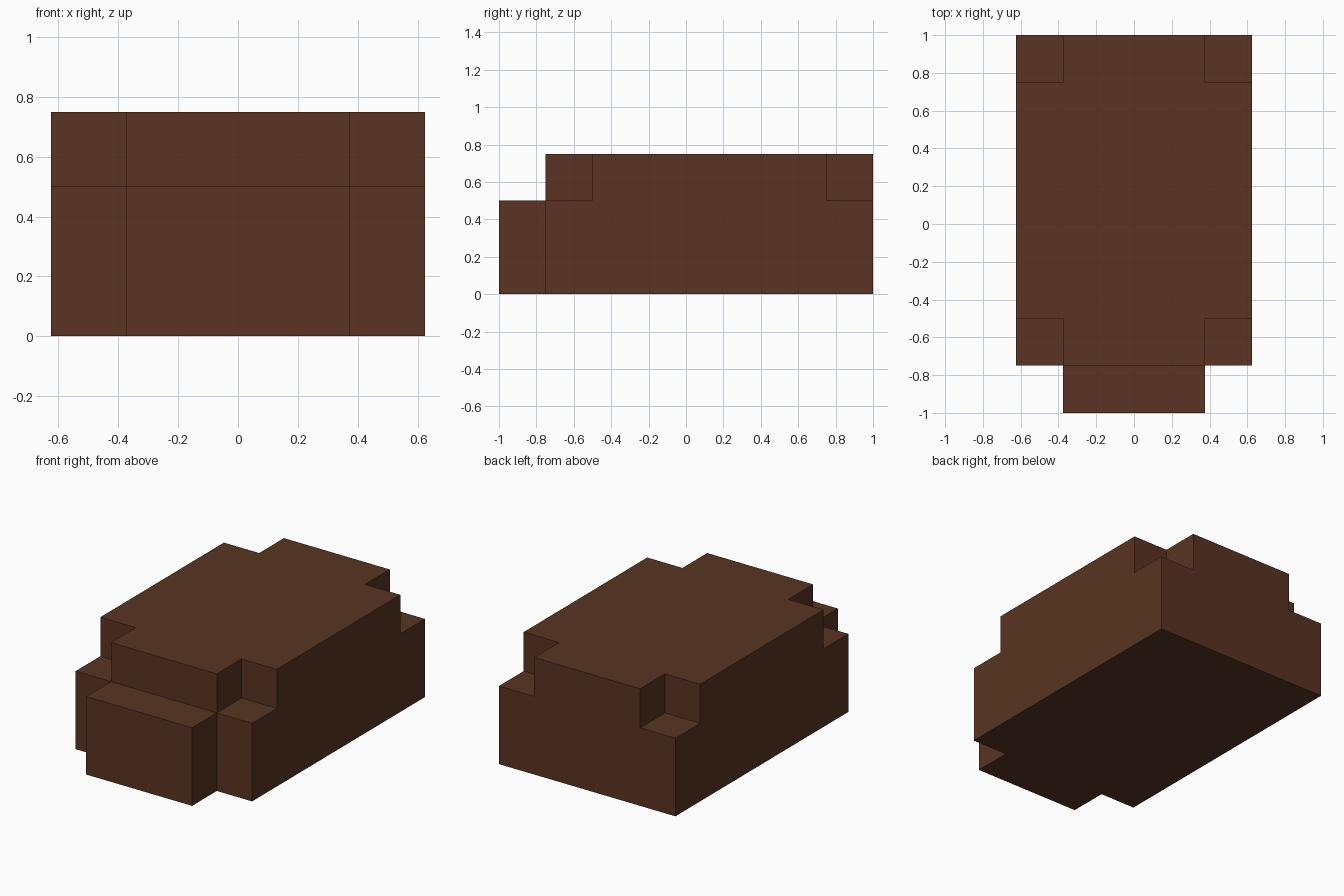
import bpy
import bmesh

if "Cube" in bpy.data.objects:
    bpy.data.objects.remove(bpy.data.objects["Cube"])

# Single dark brown colour
brown = bpy.data.materials.new("dark_brown")
brown.diffuse_color = (0.100, 0.034, 0.016, 1.0)
brown.use_nodes = True
brown.node_tree.nodes["Principled BSDF"].inputs["Base Color"].default_value = brown.diffuse_color

# Grid lines that divide the model into blocks
XS = [-0.625, -0.375, 0.375, 0.625]
YS = [-1.0, -0.75, -0.5, 0.75, 1.0]
ZS = [0.0, 0.5, 0.75]


def filled(i, j, k):
    """True where a grid block is solid."""
    if not (0 <= i < 3 and 0 <= j < 4 and 0 <= k < 2):
        return False
    if j == 0:                      # front ledge: low and narrow
        return i == 1 and k == 0
    if k == 1 and j in (1, 3):      # four notched upper corners
        return i == 1
    return True


bm = bmesh.new()
verts = {}


def vert(idx):
    if idx not in verts:
        i, j, k = idx
        verts[idx] = bm.verts.new((XS[i], YS[j], ZS[k]))
    return verts[idx]


# Outer skin: a face wherever a solid block meets empty space
for i in range(3):
    for j in range(4):
        for k in range(2):
            if not filled(i, j, k):
                continue
            for axis in range(3):
                u, v = (axis + 1) % 3, (axis + 2) % 3
                for side in (0, 1):
                    near = [i, j, k]
                    near[axis] += 1 if side else -1
                    if filled(*near):
                        continue
                    ring = []
                    for a, b in ((0, 0), (1, 0), (1, 1), (0, 1)):
                        c = [i, j, k]
                        c[axis] += side
                        c[u] += a
                        c[v] += b
                        ring.append(vert(tuple(c)))
                    bm.faces.new(ring if side else ring[::-1])

# Merge coplanar faces into clean flat sides
bmesh.ops.dissolve_limit(bm, angle_limit=0.01, verts=bm.verts[:], edges=bm.edges[:])

mesh = bpy.data.meshes.new("notched_body")
bm.to_mesh(mesh)
bm.free()
mesh.materials.append(brown)
body = bpy.data.objects.new("notched_body", mesh)
bpy.context.collection.objects.link(body)
